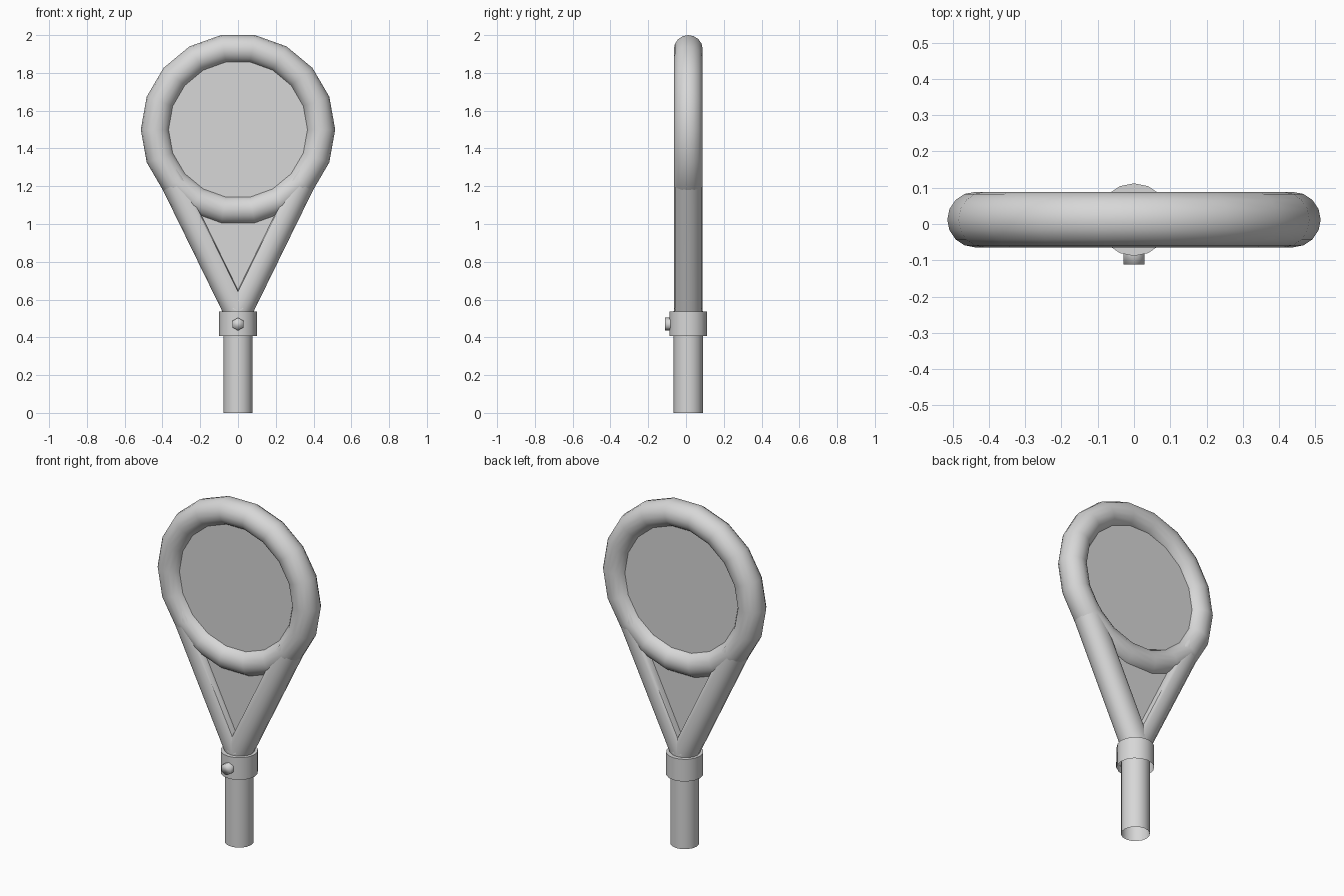
import bpy, bmesh, math
from mathutils import Vector

if "Cube" in bpy.data.objects:
    bpy.data.objects.remove(bpy.data.objects["Cube"])

YC = 0.012          # depth of the racket's middle plane
TUBE = 0.0765       # tube radius
MAJOR = 0.438       # ring centre-line radius
RING_Z = 1.5
ZS = 0.987          # ring is very slightly lower than wide
PANEL = 0.03        # half thickness of the panels

grey = bpy.data.materials.new("plain_grey")
grey.diffuse_color = (0.68, 0.68, 0.68, 1)
grey.use_nodes = True
grey.node_tree.nodes["Principled BSDF"].inputs["Base Color"].default_value = grey.diffuse_color


def add(name, bm, angle=None):
    bmesh.ops.recalc_face_normals(bm, faces=bm.faces)
    me = bpy.data.meshes.new(name)
    bm.to_mesh(me)
    bm.free()
    me.materials.append(grey)
    ob = bpy.data.objects.new(name, me)
    bpy.context.collection.objects.link(ob)
    if angle:
        bpy.ops.object.select_all(action='DESELECT')
        ob.select_set(True)
        bpy.context.view_layer.objects.active = ob
        bpy.ops.object.shade_smooth_by_angle(angle=math.radians(angle))
    return ob


def loft(bm, rings, closed=False):
    loops = [[bm.verts.new(p) for p in r] for r in rings]
    n = len(loops[0])
    for i in range(len(loops) if closed else len(loops) - 1):
        a, b = loops[i], loops[(i + 1) % len(loops)]
        for j in range(n):
            k = (j + 1) % n
            bm.faces.new((a[j], a[k], b[k], b[j]))
    return loops


def circle(r, z, n):
    return [(r * math.cos(t), YC + r * math.sin(t), z)
            for t in (2 * math.pi * i / n for i in range(n))]


def ring_point(r, deg, y=0.0):
    a = math.radians(deg)
    return Vector((r * math.cos(a), YC + y, RING_Z + ZS * r * math.sin(a)))


# Ring: 18 segments around
bm = bmesh.new()
rings = []
for i in range(18):
    ts = [2 * math.pi * j / 16 for j in range(16)]
    rings.append([ring_point(MAJOR + TUBE * math.cos(t), 20 * i, TUBE * math.sin(t)) for t in ts])
loft(bm, rings, True)
add("head_ring", bm, 60)

# Front and back panels inside the ring and in the throat
throat = ((0, 0.56), (0.27, 1.1), (0.08, 1.07), (-0.08, 1.07), (-0.27, 1.1))
for y, label in ((-PANEL, "front"), (PANEL, "back")):
    disc = [ring_point(0.38, 20 * i, y) for i in range(18)]
    tri = [Vector((x, YC + y, z)) for x, z in throat]
    for name, pts in (("head_panel_", disc), ("throat_panel_", tri)):
        bm = bmesh.new()
        f = bm.faces.new([bm.verts.new(p) for p in pts])
        f.normal_update()
        flip = f.normal.y * y < 0
        ob = add(name + label, bm)
        if flip != (ob.data.polygons[0].normal.y * y < 0):
            flip = not flip
        if ob.data.polygons[0].normal.y * y < 0:
            ob.data.flip_normals()

# Struts: round outside, flat-fronted with a step on the inside
half = [(0.0745, 0), (0.069, 0.0285), (0.053, 0.053), (0.0285, 0.069), (0, 0.0745),
        (-0.03, 0.072), (-0.046, 0.066), (-0.05, 0.03)]
section = half + [(-0.05, 0)] + [(u, -v) for u, v in half[:0:-1]]
for side, label in ((-1, "left"), (1, "right")):
    lo, hi = Vector((0, YC, 0.537)), ring_point(MAJOR, -40)
    hi.x *= side
    d = (hi - lo).normalized()
    out = Vector((d.z * side, 0, -d.x * side))
    prof = [out * u + Vector((0, v, 0)) for u, v in section]
    # last section is a smaller circle buried in the ring
    end = []
    for u, v in section:
        t = math.atan2(v, u)
        p = ring_point(MAJOR + 0.066 * math.cos(t), -20, 0.066 * math.sin(t))
        p.x *= side
        end.append(p)
    bm = bmesh.new()
    loft(bm, [[p + lo for p in prof], [p + hi for p in prof], end])
    add("strut_" + label, bm, 60)

# Handle, an open tube
bm = bmesh.new()
loft(bm, [circle(0.077, 0, 16), circle(0.077, 0.54, 16)])
add("handle", bm, 40)

# Collar sleeve, closed on top
bm = bmesh.new()
loops = loft(bm, [circle(0.1, 0.408, 16), circle(0.1, 0.538, 16)])
bm.faces.new(loops[1])
add("collar", bm, 40)

# Hexagonal bolt on the front of the collar
bm = bmesh.new()
hexes = [[(0.034 * math.sin(math.pi * i / 3), y, 0.47 + 0.034 * math.cos(math.pi * i / 3))
          for i in range(6)] for y in (-0.08, -0.112)]
loops = loft(bm, hexes)
bm.faces.new(loops[1])
add("bolt", bm, 179)
